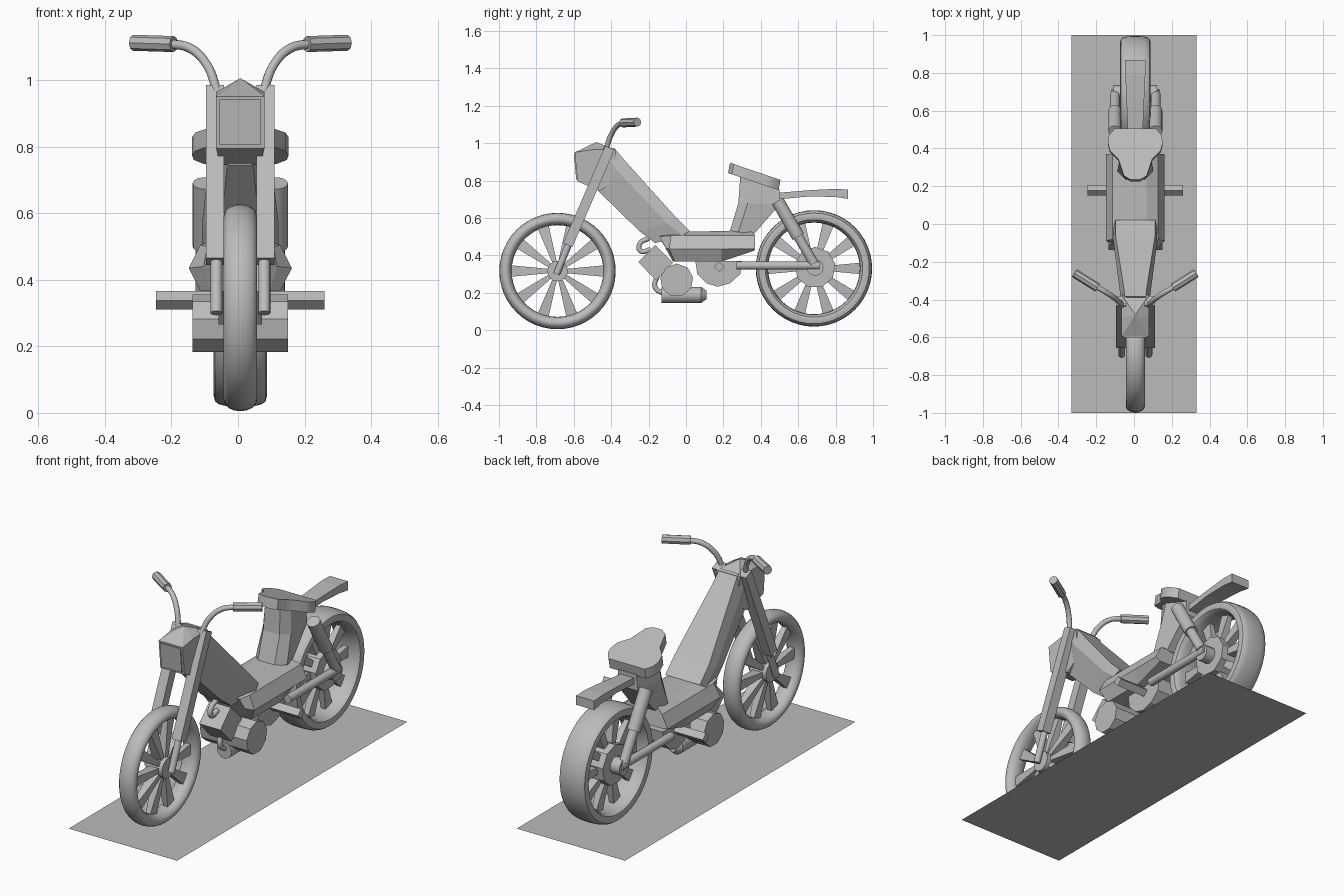
import bpy, bmesh
from math import sin, cos, pi, copysign
from mathutils import Vector, Matrix

cube = bpy.data.objects.get("Cube")
if cube:
    bpy.data.objects.remove(cube)

grey = bpy.data.materials.new("plain grey")
grey.use_nodes = True
tone = (0.5, 0.5, 0.5, 1)
grey.diffuse_color = tone
grey.node_tree.nodes["Principled BSDF"].inputs["Base Color"].default_value = tone

CX = 0.007          # centre line of the bike
SIDES = (("left", 1), ("right", -1))


def finish(name, bm, smooth=False):
    bmesh.ops.recalc_face_normals(bm, faces=bm.faces[:])
    mesh = bpy.data.meshes.new(name)
    bm.to_mesh(mesh)
    bm.free()
    mesh.materials.append(grey)
    obj = bpy.data.objects.new(name, mesh)
    bpy.context.collection.objects.link(obj)
    if smooth:
        bpy.ops.object.select_all(action="DESELECT")
        obj.select_set(True)
        bpy.context.view_layer.objects.active = obj
        bpy.ops.object.shade_smooth_by_angle(angle=0.7)
    return obj


def skin(bm, rings, closed=False):
    """Join rings of points with quads, capping the ends of an open run."""
    rows = [[bm.verts.new(p) for p in ring] for ring in rings]
    n = len(rows[0])
    for a, b in zip(rows, rows[1:] + rows[:1] if closed else rows[1:]):
        for i in range(n):
            j = (i + 1) % n
            bm.faces.new((a[i], a[j], b[j], b[i]))
    if not closed:
        bm.faces.new(rows[0])
        bm.faces.new(rows[-1])


def loft(name, half_rings):
    """Loft symmetric rings, each given by its +x half as (x, y, z)."""
    bm = bmesh.new()
    rings = [[(CX + x, y, z) for x, y, z in h] +
             [(CX - x, y, z) for x, y, z in reversed(h)] for h in half_rings]
    skin(bm, rings)
    return finish(name, bm)


def plate(name, outline, half):
    """Extrude a (y, z) outline across the bike."""
    bm = bmesh.new()
    skin(bm, [[(CX + s * half, y, z) for y, z in outline] for s in (-1, 1)])
    return finish(name, bm)


def rod(name, a, b, r, sides=16, r2=None, smooth=True, turn=0):
    a, b = Vector(a), Vector(b)
    d = b - a
    bm = bmesh.new()
    place = Matrix.Translation((a + b) / 2) @ d.to_track_quat("Z", "Y").to_matrix().to_4x4()
    bmesh.ops.create_cone(bm, cap_ends=True, segments=sides, radius1=r,
                          radius2=r2 or r, depth=d.length,
                          matrix=place @ Matrix.Rotation(turn, 4, "Z"))
    return finish(name, bm, smooth)


def pipe(name, points, r):
    curve = bpy.data.curves.new(name, "CURVE")
    curve.dimensions = "3D"
    curve.bevel_depth = r
    curve.bevel_resolution = 3
    curve.use_fill_caps = True
    spline = curve.splines.new("BEZIER")
    spline.bezier_points.add(len(points) - 1)
    for bp, p in zip(spline.bezier_points, points):
        bp.co = p
        bp.handle_left_type = bp.handle_right_type = "AUTO"
    curve.materials.append(grey)
    obj = bpy.data.objects.new(name, curve)
    bpy.context.collection.objects.link(obj)


def wheel(name, y, z, width, square):
    # tyre: swept oval, squarer for the wide rear one
    power = lambda v: copysign(abs(v) ** square, v)
    bm = bmesh.new()
    rings = []
    for i in range(48):
        t = 2 * pi * i / 48
        ring = []
        for j in range(16):
            u = 2 * pi * j / 16
            r = 0.278 + 0.033 * power(sin(u))
            ring.append((CX + width * power(cos(u)), y + r * cos(t), z + r * sin(t)))
        rings.append(ring)
    skin(bm, rings, closed=True)
    finish(name + "_tyre", bm, True)
    # ten flaring blade spokes
    bm = bmesh.new()
    for i in range(10):
        t = 2 * pi * i / 10
        out, side = Vector((0, cos(t), sin(t))), Vector((0, -sin(t), cos(t)))
        rings = []
        for r, w, h in ((0.04, 0.011, 0.03), (0.255, 0.031, 0.012)):
            c = Vector((CX, y, z)) + out * r
            rings.append([c + side * w * a + Vector((h * b, 0, 0))
                          for a, b in ((-1, -1), (1, -1), (1, 1), (-1, 1))])
        skin(bm, rings)
    finish(name + "_spokes", bm)
    rod(name + "_hub", (CX - 0.05, y, z), (CX + 0.05, y, z), 0.055, 16)


# Ground plate
bm = bmesh.new()
bmesh.ops.create_grid(bm, x_segments=1, y_segments=1, size=1,
                      matrix=Matrix.Diagonal((0.33, 1, 1, 1)))
finish("ground_plate", bm)

# Wheels
wheel("front_wheel", -0.687, 0.316, 0.05, 1)
wheel("rear_wheel", 0.684, 0.33, 0.08, 0.65)
rod("rear_sprocket", (CX - 0.06, 0.69, 0.335), (CX + 0.06, 0.69, 0.335), 0.11, 9, smooth=False)
rod("rear_axle", (CX - 0.115, 0.69, 0.335), (CX + 0.115, 0.69, 0.335), 0.045, 12)

# Headlamp housing with a low pyramid top
loft("headlamp_housing", [
    [(0.073, -0.595, 0.95), (0.073, -0.58, 0.795)],
    [(0.073, -0.50, 0.965), (0.06, -0.46, 0.745)],
    [(0.073, -0.375, 0.965), (0.06, -0.37, 0.80)]])
loft("headlamp_cap", [
    [(0.073, -0.595, 0.95), (0.073, -0.50, 0.964), (0.073, -0.375, 0.964)],
    [(0.001, -0.481, 1.005), (0.001, -0.48, 1.005), (0.001, -0.479, 1.005)]])
loft("headlamp_lens", [[(0.062, y, 0.942 + d), (0.062, y + 0.013, 0.806 + d)]
                       for y, d in ((-0.600, 0), (-0.57, 0))])

# Main frame leg, step-through body and seat pillar
loft("frame_leg", [
    [(0.055, -0.385, 0.975), (0.07, -0.42, 0.92), (0.035, -0.47, 0.745)],
    [(0.062, -0.33, 0.91), (0.08, -0.37, 0.855), (0.04, -0.46, 0.735)],
    [(0.105, -0.06, 0.61), (0.115, -0.10, 0.57), (0.06, -0.25, 0.53)],
    [(0.105, 0.02, 0.53), (0.115, -0.02, 0.505), (0.07, -0.165, 0.465)]])
loft("step_body", [
    [(0.06, -0.15, 0.51), (0.10, -0.14, 0.50), (0.11, -0.11, 0.44), (0.09, -0.07, 0.367)],
    [(0.06, -0.05, 0.525), (0.12, -0.08, 0.505), (0.155, -0.09, 0.435), (0.12, -0.06, 0.367)],
    [(0.06, 0.19, 0.53), (0.12, 0.19, 0.505), (0.155, 0.19, 0.435), (0.12, 0.19, 0.367)],
    [(0.06, 0.34, 0.535), (0.12, 0.37, 0.505), (0.155, 0.37, 0.435), (0.12, 0.365, 0.425)]])
loft("seat_pillar", [
    [(0.05, 0.235, 0.53), (0.095, 0.28, 0.525), (0.07, 0.36, 0.51)],
    [(0.05, 0.28, 0.68), (0.085, 0.33, 0.68), (0.065, 0.50, 0.67)],
    [(0.045, 0.29, 0.82), (0.07, 0.35, 0.80), (0.055, 0.50, 0.755)]])

# Rear mudguard tail
loft("rear_mudguard", [
    [(0.04, 0.40, 0.765), (0.04, 0.40, 0.70)],
    [(0.04, 0.50, 0.735), (0.04, 0.50, 0.70)],
    [(0.047, 0.66, 0.748), (0.047, 0.66, 0.715)],
    [(0.053, 0.79, 0.755), (0.053, 0.80, 0.712)],
    [(0.055, 0.867, 0.752), (0.055, 0.867, 0.702)]])

# Saddle: tilted heart-like slab
half = [(0.025, 0.235), (0.06, 0.255), (0.075, 0.30), (0.09, 0.345),
        (0.135, 0.39), (0.145, 0.43), (0.14, 0.47), (0.11, 0.505)]
outline = [(x, y) for x, y in half] + [(-x, y) for x, y in reversed(half)]
bm = bmesh.new()
skin(bm, [[(CX + x, y + lean, 0.895 + lift - 0.34 * (y - 0.235)) for x, y in outline]
          for lift, lean in ((-0.055, -0.01), (0, 0))])
finish("saddle", bm, True)

for side, s in SIDES:
    X = lambda x: CX + s * x
    # Fork: round lower tube, square upper sleeve
    rod(side + "_fork_lower", (X(0.072), -0.692, 0.30), (X(0.072), -0.61, 0.50), 0.018)
    rod(side + "_fork_upper", (X(0.076), -0.632, 0.455), (X(0.076), -0.407, 0.975),
        0.038, 4, smooth=False, turn=pi / 4)
    # Handlebar and grip
    pipe(side + "_handlebar", [(X(0.068), -0.43, 0.96), (X(0.10), -0.40, 1.045),
                               (X(0.15), -0.365, 1.095), (X(0.22), -0.325, 1.11)], 0.014)
    rod(side + "_grip", (X(0.20), -0.337, 1.108), (X(0.322), -0.26, 1.112), 0.024, 8)
    # Rear shock absorber and swing arm
    rod(side + "_shock_upper", (X(0.108), 0.49, 0.69), (X(0.108), 0.60, 0.50), 0.035)
    rod(side + "_shock_lower", (X(0.108), 0.60, 0.50), (X(0.108), 0.685, 0.355), 0.026)
    rod(side + "_swing_arm", (X(0.105), 0.27, 0.345), (X(0.105), 0.715, 0.345), 0.022)

# Engine, cylinder, crank cover and pedals
rod("engine_case", (CX - 0.143, -0.05, 0.267), (CX + 0.143, -0.05, 0.267), 0.089, 9, smooth=False)
plate("cylinder_block", [(-0.255, 0.365), (-0.165, 0.455), (-0.07, 0.36), (-0.16, 0.265)], 0.065)
plate("crank_cover", [(0.05, 0.37), (0.06, 0.30), (0.11, 0.25), (0.17, 0.232),
                      (0.235, 0.25), (0.29, 0.30), (0.30, 0.37)], 0.075)
rod("pedal_bar", (CX - 0.253, 0.178, 0.338), (CX + 0.253, 0.178, 0.338), 0.028, 4, smooth=False)

# Intake hook, exhaust pipe and silencer
pipe("intake_hook", [(CX, -0.19, 0.43), (CX, -0.245, 0.425),
                     (CX, -0.245, 0.465), (CX, -0.20, 0.49)], 0.014)
pipe("exhaust_pipe", [(CX, -0.15, 0.30), (CX, -0.165, 0.23), (CX, -0.11, 0.19)], 0.014)
rod("silencer", (CX, -0.13, 0.188), (CX, 0.08, 0.188), 0.044)
rod("silencer_tip", (CX, 0.08, 0.188), (CX, 0.11, 0.188), 0.044, r2=0.022)
